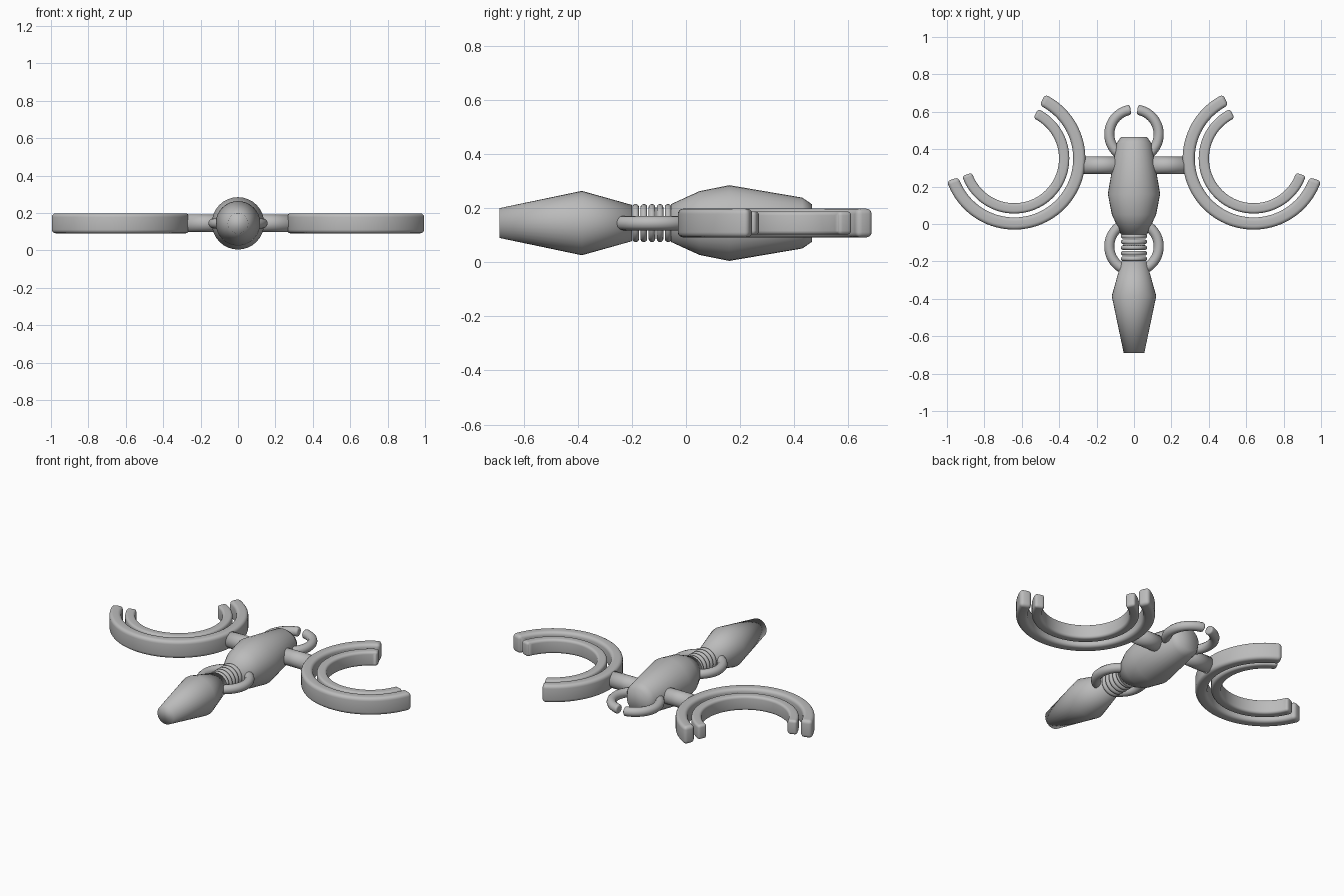
import bpy, bmesh
from math import sin, cos, pi, radians
from mathutils import Vector

cube = bpy.data.objects.get("Cube")
if cube:
    bpy.data.objects.remove(cube)

MID = 0.145  # height of the common axis

grey = bpy.data.materials.new("plain grey")
grey.diffuse_color = (0.5, 0.5, 0.5, 1)
grey.use_nodes = True
grey.node_tree.nodes["Principled BSDF"].inputs["Base Color"].default_value = (0.5, 0.5, 0.5, 1)


def finish(name, bm, bevel=0):
    bmesh.ops.recalc_face_normals(bm, faces=bm.faces)
    for f in bm.faces:
        f.smooth = True
    mesh = bpy.data.meshes.new(name)
    bm.to_mesh(mesh)
    bm.free()
    mesh.materials.append(grey)
    ob = bpy.data.objects.new(name, mesh)
    bpy.context.collection.objects.link(ob)
    if bevel:
        mod = ob.modifiers.new("rounding", "BEVEL")
        mod.width, mod.segments = bevel, 4
        mod.limit_method, mod.angle_limit = "ANGLE", radians(50)
    return ob


def skin(bm, rings, closed=False):
    """Bridge successive vertex loops, capping the ends unless closed."""
    n = len(rings[0])
    pairs = list(zip(rings, rings[1:]))
    if closed:
        pairs.append((rings[-1], rings[0]))
    for a, b in pairs:
        for i in range(n):
            j = (i + 1) % n
            bm.faces.new((a[i], a[j], b[j], b[i]))
    if not closed:
        bm.faces.new(rings[0])
        bm.faces.new(rings[-1])


def lathe(name, profile, axis="y", sides=32, centre=(0, 0, MID)):
    """Turn (position, radius) pairs about the x or y axis."""
    bm, rings = bmesh.new(), []
    for p, r in profile:
        ring = []
        for i in range(sides):
            u, v = r * cos(2 * pi * i / sides), r * sin(2 * pi * i / sides)
            co = Vector((u, p, v) if axis == "y" else (p, u, v))
            ring.append(bm.verts.new(co + Vector(centre)))
        rings.append(ring)
    skin(bm, rings)
    return finish(name, bm)


def arc(name, centre, section, start, end, bevel=0, steps=64, upright=False):
    """Sweep a (radius, height) section round an arc, flat or across y."""
    closed = end - start == 360
    bm, rings = bmesh.new(), []
    for k in range(steps if closed else steps + 1):
        a = radians(start + (end - start) * k / steps)
        ring = []
        for r, h in section:
            co = (r * cos(a), h, r * sin(a)) if upright else (r * cos(a), r * sin(a), h)
            ring.append(bm.verts.new(Vector(co) + Vector(centre)))
        rings.append(ring)
    skin(bm, rings, closed)
    return finish(name, bm, bevel)


def box_section(inner, outer, half):
    return [(inner, -half), (outer, -half), (outer, half), (inner, half)]


def round_section(radius, tube, sides=12):
    return [(radius + tube * cos(2 * pi * i / sides), tube * sin(2 * pi * i / sides))
            for i in range(sides)]


# Main body and tapered nose
lathe("body", [(-0.055, 0.07), (0.05, 0.118), (0.16, 0.14), (0.43, 0.094), (0.465, 0.07)])
lathe("nose", [(-0.69, 0.055), (-0.385, 0.119), (-0.2, 0.067)])

# Coils joining the nose to the body
for i in range(5):
    arc(f"neck_coil_{i + 1}", (0, -0.186 + i * 0.03, MID), round_section(0.058, 0.0125),
        0, 360, steps=32, upright=True)

# Link ring at the neck and open hook ring at the back
arc("neck_ring", (0, -0.12, MID), round_section(0.132, 0.027), 0, 360)
arc("back_hook_ring", (0, 0.48, MID), round_section(0.132, 0.027), 98, 442, bevel=0.014)

# Side arms, each with a pair of nested open rings
for side, word in ((1, "left"), (-1, "right")):
    lathe(f"{word}_arm", [(side * 0.05, 0.047), (side * 0.29, 0.047)], axis="x",
          centre=(0, 0.313, MID))
    start, end = (115.5, 341.5) if side > 0 else (-161.5, 64.5)
    hub = (side * 0.64, 0.35, MID)
    arc(f"{word}_outer_ring", hub, box_section(0.315, 0.38, 0.053), start, end, bevel=0.02)
    arc(f"{word}_inner_ring", hub, box_section(0.239, 0.294, 0.043), start, end, bevel=0.018)
